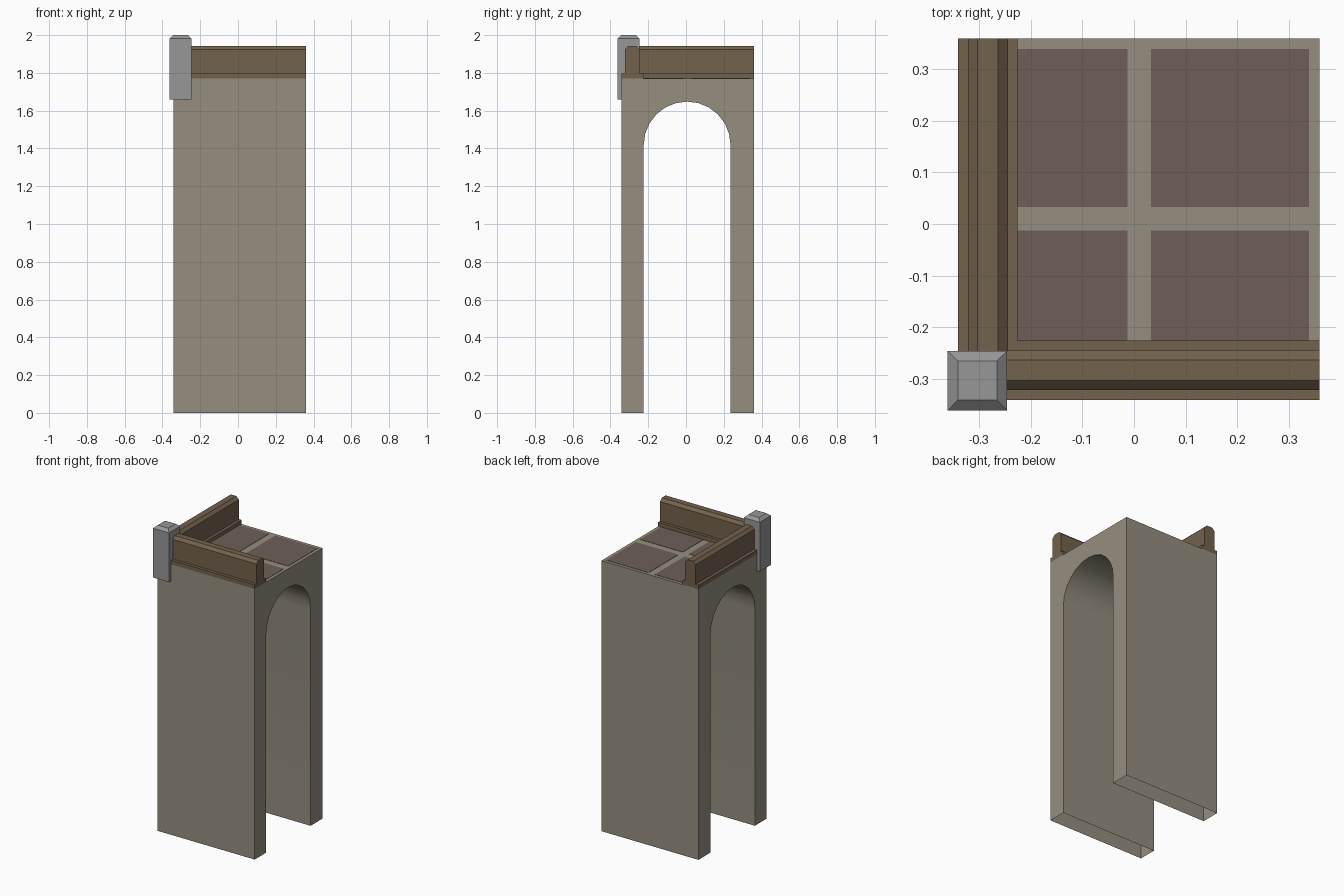
import bpy, bmesh, math

cube = bpy.data.objects.get("Cube")
if cube:
    bpy.data.objects.remove(cube, do_unlink=True)


def material(name, rgb):
    mat = bpy.data.materials.new(name)
    mat.use_nodes = True
    colour = (*rgb, 1)
    mat.diffuse_color = colour
    mat.node_tree.nodes["Principled BSDF"].inputs["Base Color"].default_value = colour
    return mat


STONE = material("warm stone", (0.30, 0.275, 0.212))
TILE = material("dull red tile", (0.156, 0.114, 0.098))
WOOD = material("brown trim", (0.174, 0.122, 0.074))
GREY = material("grey post", (0.31, 0.31, 0.31))


def loft(name, sections, mat, caps=True):
    """Join a row of matching closed sections into one mesh."""
    bm = bmesh.new()
    rings = [[bm.verts.new(p) for p in s] for s in sections]
    n = len(rings[0])
    for a, b in zip(rings, rings[1:]):
        for i in range(n):
            j = (i + 1) % n
            bm.faces.new((a[i], a[j], b[j], b[i]))
    if caps:
        bm.faces.new(rings[0])
        bm.faces.new(rings[-1])
    bmesh.ops.recalc_face_normals(bm, faces=bm.faces)
    mesh = bpy.data.meshes.new(name)
    mesh.materials.append(mat)
    obj = bpy.data.objects.new(name, mesh)
    bpy.context.collection.objects.link(obj)
    bm.to_mesh(mesh)
    bm.free()
    return obj


def rectangle(x0, x1, y0, y1, z):
    return [(x0, y0, z), (x1, y0, z), (x1, y1, z), (x0, y1, z)]


LOW, HIGH, ROOF = -0.342, 0.36, 1.77

# Arched wall block: an outline with a round-headed opening, run along x
MID, RADIUS, SPRING, STEPS = 0.006, 0.23, 1.418, 12
arch = [(MID + RADIUS * math.cos(a), SPRING + RADIUS * math.sin(a))
        for a in (math.pi * i / STEPS for i in range(STEPS + 1))]
outline = [(LOW, 0), (LOW, ROOF), (HIGH, ROOF), (HIGH, 0),
           (MID + RADIUS, 0), *arch, (MID - RADIUS, 0)]
block = loft("arched_block", [[(x, y, z) for y, z in outline] for x in (LOW, HIGH)], STONE)

# The feet are open underneath
bm = bmesh.new()
bm.from_mesh(block.data)
feet = [f for f in bm.faces if all(v.co.z < 0.001 for v in f.verts)]
bmesh.ops.delete(bm, geom=feet, context="FACES")
bm.to_mesh(block.data)
bm.free()
bpy.context.view_layer.objects.active = block
block.select_set(True)
bpy.ops.object.shade_smooth_by_angle(angle=math.radians(30))

# Roof tiles as thin plates
spans = {"low": (-0.32, -0.013), "high": (0.033, 0.34)}
for nx, (x0, x1) in spans.items():
    for ny, (y0, y1) in spans.items():
        loft(f"roof_tile_{nx}_{ny}",
             [rectangle(x0, x1, y0, y1, z) for z in (ROOF - 0.002, ROOF + 0.002)], TILE)

# Parapet: one moulded profile mitred round the corner
profile = [(0, ROOF), (0, 1.797), (0.02, 1.797), (0.02, 1.925), (0.038, 1.943),
           (0.078, 1.943), (0.097, 1.925), (0.097, 1.797), (0.116, 1.797), (0.116, ROOF)]
loft("corner_parapet", [
    [(HIGH, LOW + d, z) for d, z in profile],
    [(LOW + d, LOW + d, z) for d, z in profile],
    [(LOW + d, HIGH, z) for d, z in profile]], WOOD)

# Corner post with a bevelled cap
P0, P1, INSET = -0.362, -0.246, 0.02
loft("corner_post", [
    rectangle(P0, P1, P0, P1, 1.66),
    rectangle(P0, P1, P0, P1, 1.982),
    rectangle(P0 + INSET, P1 - INSET, P0 + INSET, P1 - INSET, 2.0)], GREY)
